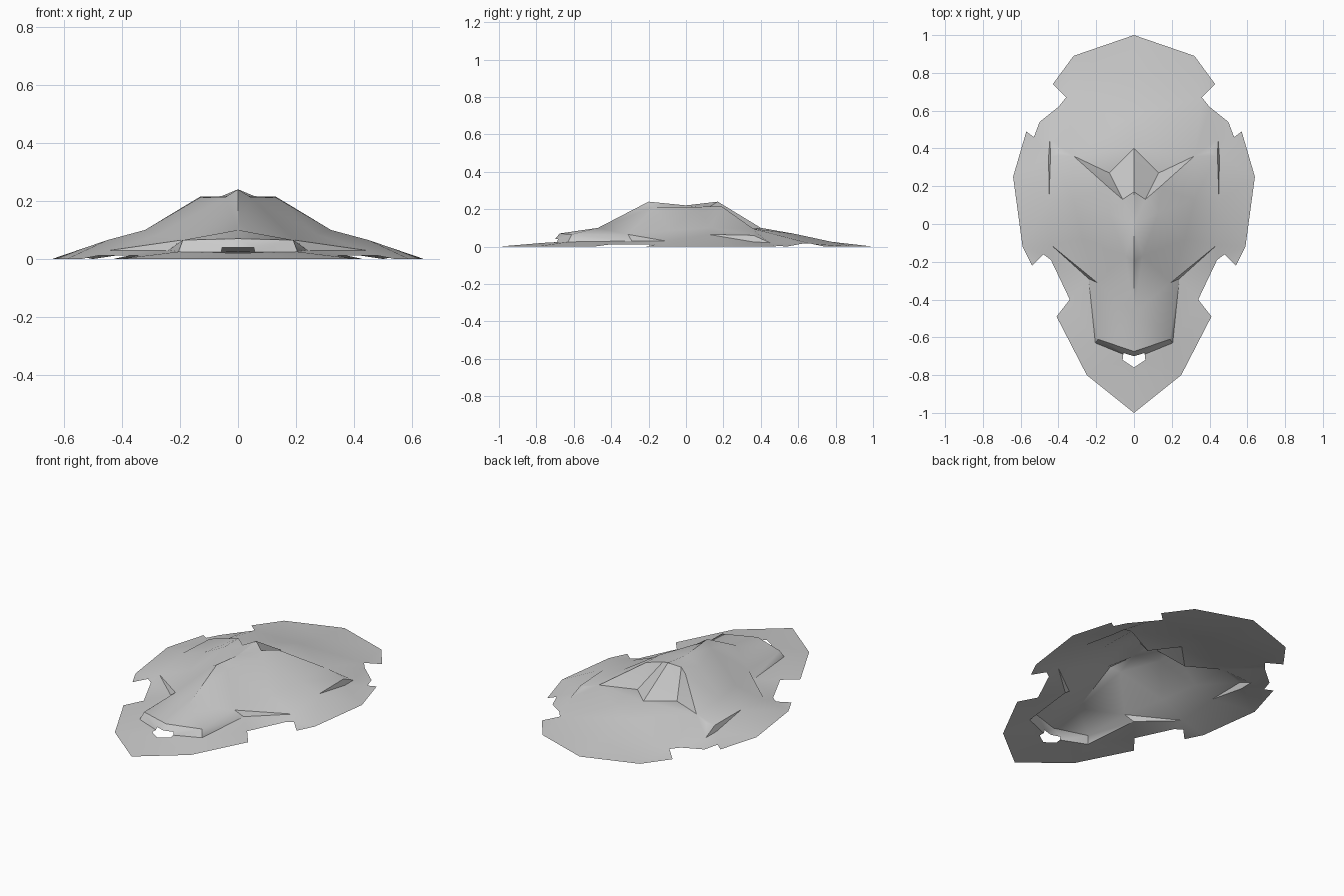
import bpy
import bmesh
from mathutils import Vector
from mathutils.geometry import delaunay_2d_cdt

default_cube = bpy.data.objects.get("Cube")
if default_cube:
    bpy.data.objects.remove(default_cube, do_unlink=True)


def make_material(name, colour):
    material = bpy.data.materials.new(name)
    material.use_nodes = True
    material.diffuse_color = colour
    shader = material.node_tree.nodes["Principled BSDF"]
    shader.inputs["Base Color"].default_value = colour
    shader.inputs["Roughness"].default_value = 0.6
    return material


# Left half of the notched rim, from the bow round to the stern
rim = {
    "bow": (0, -1, 0), "bow_corner": (.25, -.8, 0), "front_barb": (.41, -.49, 0),
    "front_notch": (.34, -.4, .012), "front_notch_end": (.44, -.19, .012),
    "wing_notch": (.48, -.16, .012), "wing_barb": (.54, -.22, 0),
    "wing_front": (.59, -.12, 0), "wing_tip": (.64, .25, 0),
    "wing_rear": (.57, .49, 0), "rear_nick": (.53, .46, .006),
    "rear_step": (.5, .54, 0), "rear_notch_start": (.4, .62, .015),
    "rear_notch": (.36, .67, .015), "rear_barb": (.43, .74, 0),
    "stern_corner": (.32, .89, 0), "stern": (0, 1, 0),
}

# Centre ridge from stern to nose, then the opening under the nose
ridge = {
    "tail_low": (0, .78, .025), "tail_mid": (0, .58, .068), "tail_root": (0, .4, .1),
    "rear_peak": (0, .17, .24), "saddle": (0, 0, .22), "front_peak": (0, -.2, .24),
    "brow": (0, -.47, .1), "nose_top": (0, -.675, .07),
}
opening = {
    "slot_top": (0, -.7, .04), "slot_corner": (.055, -.683, .04),
    "slot_base": (.057, -.69, .024), "opening_side": (.06, -.72, .022),
    "opening_front": (0, -.76, .02),
}

# Points where the hull skin folds
folds = {
    "nose_edge": (.19, -.61, .065), "nose_foot": (.205, -.63, .025),
    "cheek_top": (.195, -.31, .065), "cheek_foot": (.24, -.29, .03),
    "cheek_end": (.44, -.11, .03),
    "canopy_front": (.045, -.17, .212), "canopy_side": (.13, .06, .212),
    "canopy_rear": (.06, .13, .215), "shoulder": (.13, .19, .215),
    "shoulder_end": (.32, .36, .095), "shoulder_tail": (.4, .38, .07),
    "recess": (.13, .27, .085), "hip": (.32, .13, .1),
    "flank": (.27, -.08, .085),
    "vent_front": (.45, .12, .065), "vent_top": (.442, .36, .06),
    "vent_foot": (.452, .36, .025), "vent_rear": (.445, .45, .02),
}
points = {**rim, **ridge, **opening, **folds}
outline = [*rim, *ridge, *opening]

# Crease lines, each a chain of named points
creases = [
    "nose_top nose_edge nose_foot slot_base",
    "nose_edge cheek_top cheek_end cheek_foot nose_foot",
    "cheek_top cheek_foot",
    "front_peak canopy_front canopy_side shoulder",
    "cheek_top canopy_front",
    "brow canopy_front",
    "brow cheek_top",
    "canopy_front flank cheek_end",
    "canopy_side flank hip",
    "canopy_side hip shoulder_end",
    "saddle canopy_side canopy_rear",
    "rear_peak canopy_rear shoulder shoulder_end shoulder_tail",
    "canopy_rear recess shoulder_end",
    "tail_root recess",
    "hip vent_front vent_top vent_rear vent_foot vent_front",
    "vent_top shoulder_tail",
    "vent_front cheek_end",
    "vent_front wing_tip",
    "flank vent_front",
]
index = {name: i for i, name in enumerate(points)}
edges = list(zip(outline, outline[1:] + outline[:1]))
for chain in creases:
    names = chain.split()
    edges += zip(names, names[1:])
edges = list({tuple(sorted((index[a], index[b]))) for a, b in edges})

# Fill the half plan between the creases, then raise it to height
coords = [Vector(p) for p in points.values()]
flat, _, faces, origin, _, _ = delaunay_2d_cdt(
    [c.xy for c in coords], edges, [], 1, 1e-5)

bm = bmesh.new()
verts = []
for place, source in zip(flat, origin):
    height = coords[source[0]].z if source else min(
        coords, key=lambda c: (c.xy - place).length).z
    verts.append(bm.verts.new((place.x, place.y, height)))
for face in faces:
    bm.faces.new([verts[i] for i in face])

# Mirror to the other side and face the skin upwards
bmesh.ops.mirror(bm, geom=bm.verts[:] + bm.edges[:] + bm.faces[:],
                 axis="X", merge_dist=0.0005)
bm.normal_update()
for face in bm.faces:
    if face.normal.z < 0:
        face.normal_flip()

mesh = bpy.data.meshes.new("hull_shell")
bm.to_mesh(mesh)
bm.free()
hull = bpy.data.objects.new("hull_shell", mesh)
bpy.context.collection.objects.link(hull)
mesh.materials.append(make_material("plain grey", (.6, .6, .6, 1)))

bpy.ops.object.select_all(action="DESELECT")
hull.select_set(True)
bpy.context.view_layer.objects.active = hull
bpy.ops.object.shade_smooth_by_angle(angle=0.6)
